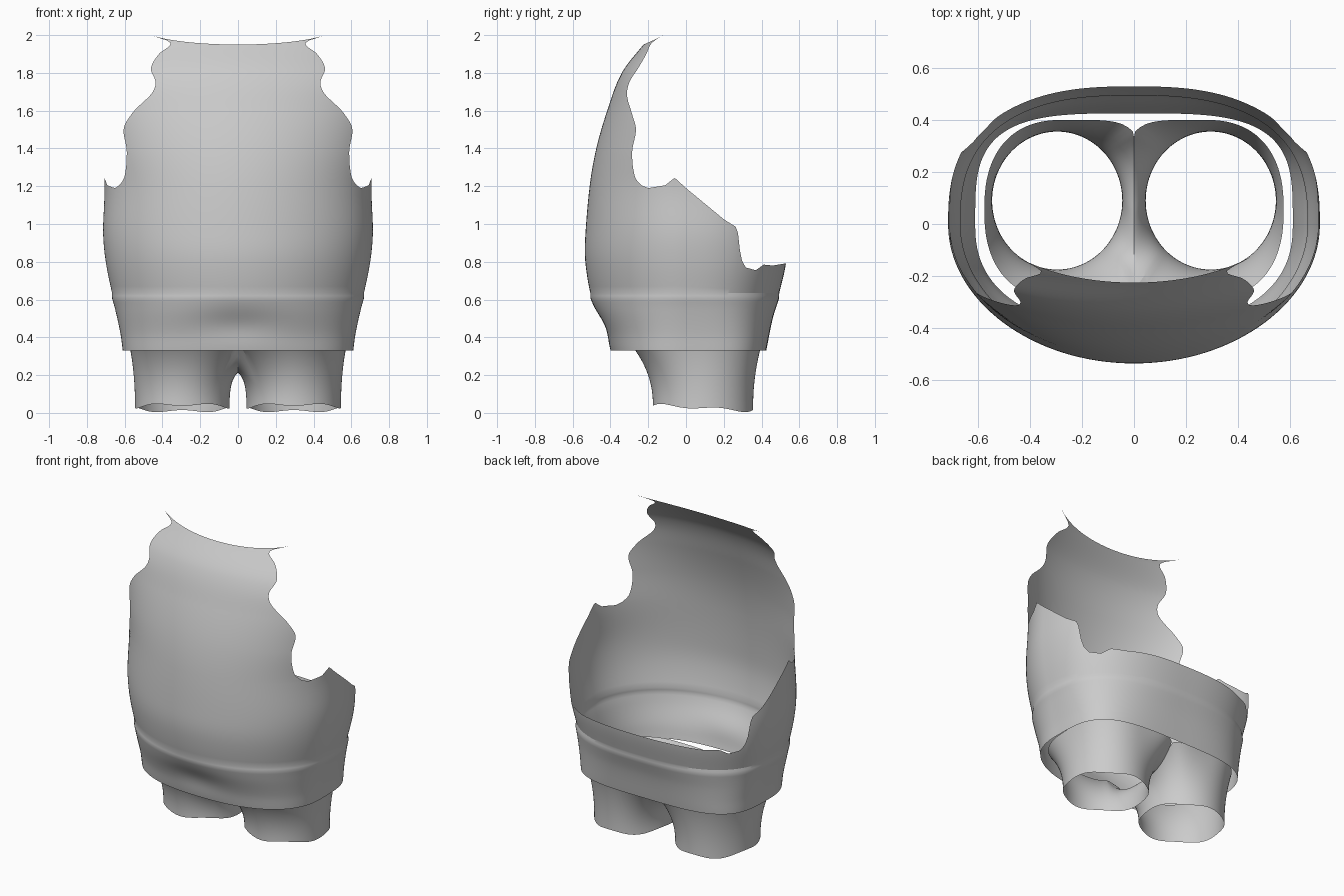
import bpy, bmesh, math

if "Cube" in bpy.data.objects:
    bpy.data.objects.remove(bpy.data.objects["Cube"])


def material(name, color):
    mat = bpy.data.materials.new(name)
    mat.use_nodes = True
    mat.diffuse_color = color
    mat.node_tree.nodes["Principled BSDF"].inputs["Base Color"].default_value = color
    return mat


GREY = material("plain grey cloth", (0.6, 0.6, 0.6, 1))


def smooth(points, t):
    """Hermite interpolation through (t, value) points."""
    t = min(max(t, points[0][0]), points[-1][0])
    last = len(points) - 1

    def slope(i):
        a, b = points[max(i - 1, 0)], points[min(i + 1, last)]
        return (b[1] - a[1]) / (b[0] - a[0])

    i = next(k for k in range(last) if t <= points[k + 1][0])
    (t0, v0), (t1, v1) = points[i], points[i + 1]
    w = t1 - t0
    u = (t - t0) / w
    return ((2*u**3 - 3*u*u + 1) * v0 + (u**3 - 2*u*u + u) * w * slope(i)
            + (3*u*u - 2*u**3) * v1 + (u**3 - u*u) * w * slope(i + 1))


def linear(points, t):
    for (t0, v0), (t1, v1) in zip(points, points[1:]):
        if t <= t1:
            return v0 + (v1 - v0) * max(0, (t - t0) / (t1 - t0))
    return points[-1][1]


def add_grid(bm, rows, closed):
    verts = [[bm.verts.new(p) for p in row] for row in rows]
    n = len(rows[0])
    for low, high in zip(verts, verts[1:]):
        for i in range(n if closed else n - 1):
            j = (i + 1) % n
            bm.faces.new((low[i], low[j], high[j], high[i]))


def finish(bm, name):
    bmesh.ops.remove_doubles(bm, verts=bm.verts, dist=0.0005)
    bmesh.ops.dissolve_degenerate(bm, edges=bm.edges, dist=0.0001)
    bmesh.ops.recalc_face_normals(bm, faces=bm.faces)
    mesh = bpy.data.meshes.new(name)
    bm.to_mesh(mesh)
    bm.free()
    obj = bpy.data.objects.new(name, mesh)
    bpy.context.collection.objects.link(obj)
    mesh.materials.append(GREY)
    bpy.ops.object.select_all(action='DESELECT')
    obj.select_set(True)
    bpy.context.view_layer.objects.active = obj
    bpy.ops.object.shade_smooth_by_angle(angle=math.radians(20))
    return obj


# Shirt profiles by height: half width, front depth, back depth
WIDTH = [(.33, .61), (.42, .62), (.55, .645), (.64, .668), (.8, .7), (.95, .714),
         (1.2, .708), (1.4, .735), (1.7, .775), (1.8, .75), (1.9, .68), (2, .617)]
FRONT = [(.33, .4), (.42, .425), (.55, .48), (.64, .508), (.8, .533), (.92, .534),
         (1.2, .51), (1.4, .475), (1.6, .417), (1.8, .34), (1.95, .225), (2, .18)]
BACK = [(.33, .425), (.5, .455), (.64, .495), (.8, .53), (1, .538), (1.25, .53)]

# Torn edges: armhole depth by height, then rim height by depth
ARMHOLE = [(1.19, -.2), (1.205, -.235), (1.25, -.27), (1.38, -.285), (1.5, -.265),
           (1.58, -.285), (1.68, -.312), (1.75, -.3), (1.83, -.25), (1.9, -.21),
           (1.96, -.18), (2, -.12)]
RIM = [(-.2, 1.19), (-.11, 1.205), (-.06, 1.245), (0, 1.19), (.2, 1.025), (.272, .98),
       (.29, .82), (.315, .77), (.37, .755), (.41, .785), (.46, .78), (.52, .79)]
HEM, BAND, CHEST, TOP = .33, .635, 1.19, 2.0


def shirt_point(angle, z):
    """Point on the shirt; angle 0 faces the front."""
    s, c = math.sin(angle), math.cos(angle)
    low = min(max((BAND - z) / (BAND - HEM), 0), 1)
    n = 2 + .4 * low if c > 0 else 2.6 + 1.0 * low
    r = (abs(s)**n + abs(c)**n) ** (-1 / n)
    ledge = .008 * min(max((BAND - z) / .03, 0), 1) * (1 - low)
    x = (smooth(WIDTH, z) + ledge) * r * s
    depth = smooth(FRONT if c > 0 else BACK, z) + ledge
    y = -depth * r * c
    if c > 0:    # soft dent in the middle of the waistband
        y += .016 * math.exp(-(x / .2)**2 - ((z - .47) / .08)**2)
    return (x, y, z)


def rim_height(angle):
    z = 1.0
    for _ in range(4):
        z = linear(RIM, shirt_point(angle, z)[1])
    return z


def armhole_angle(z):
    return math.acos(-smooth(ARMHOLE, z) / smooth(FRONT, z))


# Shirt: a full lower ring and a front panel that share the chest row
N = 48
edge = armhole_angle(CHEST)
front = [edge * (2 * i / N - 1) for i in range(N + 1)]
M = 170
back = [edge + (2 * math.pi - 2 * edge) * i / M for i in range(1, M)]
tops = [CHEST] * len(front) + [rim_height(a) for a in back]
angles = front + back
bm = bmesh.new()
rows = [[shirt_point(a, HEM + (BAND - HEM) * k / 20) for a in angles] for k in range(21)]
rows += [[shirt_point(a, BAND + (t - BAND) * k / 16) for a, t in zip(angles, tops)]
         for k in range(1, 17)]
add_grid(bm, rows, True)
rows = []
for k in range(61):
    t = k / 60
    wide = armhole_angle(CHEST + t * (TOP - CHEST))
    row = []
    for i in range(N + 1):
        s = 2 * i / N - 1
        row.append(shirt_point(wide * s, CHEST + t * (TOP - .05 * (1 - s * s) - CHEST)))
    rows.append(row)
add_grid(bm, rows, False)
finish(bm, "shirt")


# Shorts: one leg lofted from its cuff up to the waist and crotch seam
def leg_point(angle, t):
    c, s = math.cos(angle), math.sin(angle)
    n = 5 if c < 0 else 2.4
    r = (abs(c)**n + abs(s)**n) ** (-1 / n)
    top_x = max(0, .27 + .305 * r * c)
    top_y = .055 + .345 * r * s
    u = min(1, abs(top_y - .055) / .295) if top_x == 0 else 1
    top_z = .213 + .147 * u**3
    cuff_z = .026 - .018 * s + .007 * math.sin(5 * angle)
    cuff_x, cuff_y = .295 + .25 * c, .09 + .265 * s
    flare = t ** 2.2
    rise = t + (1 - u) * .6 * t * (1 - t)
    return (cuff_x + (top_x - cuff_x) * flare,
            cuff_y + (top_y - cuff_y) * flare,
            cuff_z + (top_z - cuff_z) * rise)


bm = bmesh.new()
for side in (1, -1):
    rows = []
    for k in range(17):
        row = [leg_point(2 * math.pi * i / 96, k / 16) for i in range(96)]
        rows.append([(side * x, y, z) for x, y, z in row])
    add_grid(bm, rows, True)
finish(bm, "shorts")
